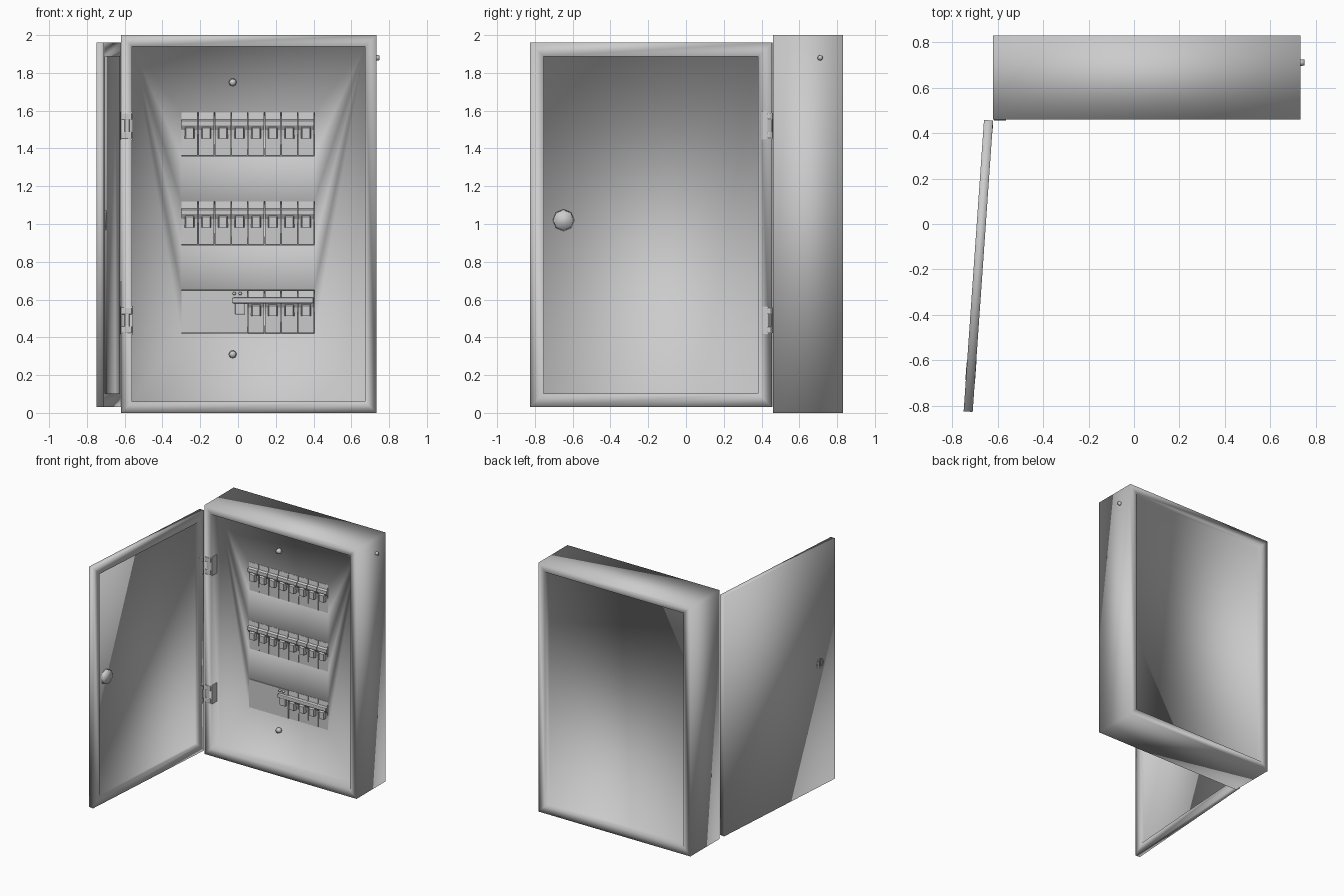
import bpy, bmesh, math
from mathutils import Matrix, Vector

cube = bpy.data.objects.get("Cube")
if cube:
    bpy.data.objects.remove(cube, do_unlink=True)

grey = bpy.data.materials.new("painted_grey")
grey.use_nodes = True
tone = (0.6, 0.6, 0.6, 1)
grey.diffuse_color = tone
grey.node_tree.nodes["Principled BSDF"].inputs["Base Color"].default_value = tone


def finish(name, bm, matrix=None, smooth=True, bevel=0):
    bmesh.ops.recalc_face_normals(bm, faces=bm.faces)
    for f in bm.faces:
        f.smooth = smooth
    mesh = bpy.data.meshes.new(name)
    bm.to_mesh(mesh)
    bm.free()
    mesh.materials.append(grey)
    ob = bpy.data.objects.new(name, mesh)
    bpy.context.collection.objects.link(ob)
    if matrix:
        ob.matrix_world = matrix
    if bevel:
        mod = ob.modifiers.new("soft_edges", 'BEVEL')
        mod.width = bevel
        mod.segments = 2
    return ob


def ring(bm, x0, x1, z0, z1, y):
    return [bm.verts.new((x, y, z)) for x, z in ((x0, z0), (x1, z0), (x1, z1), (x0, z1))]


def bridge(bm, a, b):
    for i in range(4):
        j = (i + 1) % 4
        bm.faces.new((a[i], a[j], b[j], b[i]))


def add_box(bm, x, y, z):
    a, b = ring(bm, *x, *z, y[0]), ring(bm, *x, *z, y[1])
    bridge(bm, a, b)
    bm.faces.new(a)
    bm.faces.new(b)


def nested(bm, x, z, steps):
    """Rings given as (inset, y), joined into one skin; returns first and last ring."""
    rings = [ring(bm, x[0] + i, x[1] - i, z[0] + i, z[1] - i, y) for i, y in steps]
    for a, b in zip(rings, rings[1:]):
        bridge(bm, a, b)
    return rings[0], rings[-1]


def disc(name, radius, depth, place, sides=12, dome=0.8):
    bm = bmesh.new()
    bmesh.ops.create_cone(bm, cap_ends=True, segments=sides, radius1=radius,
                          radius2=radius * dome, depth=depth)
    return finish(name, bm, place)


def facing_front(x, y, z):
    return Matrix.Translation((x, y, z)) @ Matrix.Rotation(math.pi / 2, 4, 'X')


# Cabinet: rim, sunken front panel with three openings, recessed back
PANEL = 0.568
OPEN_X = (-0.3, 0.404)
OPEN_Z = [(0.42, 0.65), (0.89, 1.12), (1.36, 1.59)]
bm = bmesh.new()
back, panel = nested(bm, (-0.62, 0.732), (0, 2),
                     [(0.06, 0.775), (0.06, 0.83), (0, 0.83), (0, 0.46), (0.06, 0.46), (0.06, PANEL)])
bm.faces.new(back)
holes = []
for z in OPEN_Z:
    first, last = nested(bm, OPEN_X, z, [(0, PANEL), (0, PANEL + 0.03)])
    bm.faces.new(last)
    holes.append(first)
bl, br, tr, tl = panel
bm.faces.new([bl] + [v for h in holes for v in (h[0], h[3])] + [tl])
bm.faces.new([br] + [v for h in holes for v in (h[1], h[2])] + [tr])
bm.faces.new((bl, br, holes[0][1], holes[0][0]))
bm.faces.new((tl, tr, holes[-1][2], holes[-1][3]))
for low, high in zip(holes, holes[1:]):
    bm.faces.new((low[3], low[2], high[1], high[0]))
finish("cabinet", bm)

# Breakers: an extruded low stepped profile with a tapered toggle on each
PROFILE = [(0.03, 0), (0.002, 0), (0.0, 0.1), (-0.004, 0.135), (-0.02, 0.16),
           (-0.02, 0.182), (-0.004, 0.19), (0.0, 0.227), (0.03, 0.227)]
PITCH = 0.088


def breaker(name, x, z):
    bm = bmesh.new()
    sides = [[bm.verts.new((x + dx, PANEL + y, z + h)) for y, h in PROFILE]
             for dx in (0.002, PITCH - 0.002)]
    for s in sides:
        bm.faces.new(s)
    for i in range(len(PROFILE)):
        j = (i + 1) % len(PROFILE)
        bm.faces.new((sides[0][i], sides[0][j], sides[1][j], sides[1][i]))
    finish(name, bm, smooth=False)
    bm = bmesh.new()
    mid = x + PITCH / 2
    a = ring(bm, mid - 0.026, mid + 0.026, z + 0.09, z + 0.16, PANEL)
    b = ring(bm, mid - 0.02, mid + 0.02, z + 0.09, z + 0.145, PANEL - 0.028)
    bridge(bm, a, b)
    bm.faces.new(b)
    finish(name + "_toggle", bm, smooth=False)


for row, (z0, z1) in enumerate(OPEN_Z):
    for col in range(4 if row == 0 else 0, 8):
        breaker(f"breaker_{row + 1}_{col + 1}", OPEN_X[0] + col * PITCH, z0 + 0.002)

# Bottom row: blank cover, linking bar and its end clip
bm = bmesh.new()
add_box(bm, (-0.299, 0.05), (PANEL - 0.002, PANEL + 0.028), (0.422, 0.648))
finish("blank_cover", bm, smooth=False)
bm = bmesh.new()
add_box(bm, (-0.03, 0.4), (PANEL - 0.03, PANEL), (0.58, 0.61))
finish("link_bar", bm, smooth=False, bevel=0.006)
bm = bmesh.new()
add_box(bm, (-0.015, 0.035), (PANEL - 0.02, PANEL + 0.01), (0.52, 0.585))
finish("link_bar_clip", bm, smooth=False, bevel=0.005)
for x in (-0.02, 0.012):
    disc("link_screw", 0.01, 0.02, facing_front(x, PANEL - 0.004, 0.632), 8)

# Panel screws and side stud
for z in (0.31, 1.75):
    disc("panel_screw", 0.022, 0.03, facing_front(-0.028, PANEL - 0.01, z), 8)
disc("side_stud", 0.016, 0.03,
     Matrix.Translation((0.735, 0.71, 1.88)) @ Matrix.Rotation(math.pi / 2, 4, 'Y'), 8)

# Door: thin tray with a square-edged rim, swung open around the left edge
swing = Matrix.Translation((-0.62, 0.455, 0)) @ Matrix.Rotation(math.radians(86), 4, 'Z')
bm = bmesh.new()
outer, inner = nested(bm, (-1.285, 0), (0.03, 1.96),
                      [(0, 0.04), (0, 0), (0.073, 0), (0.073, 0.025)])
bm.faces.new(outer)
bm.faces.new(inner)
finish("door", bm, swing)

# Lock: knob inside, keyhole disc outside
disc("lock_knob", 0.058, 0.026, swing @ facing_front(-1.108, 0.012, 1.02), 8, 0.9)
bm = bmesh.new()
bmesh.ops.create_cone(bm, cap_ends=True, segments=16, radius1=0.038, radius2=0.038, depth=0.008)
cap = [f for f in bm.faces if f.normal.z < -0.9]
bmesh.ops.inset_region(bm, faces=cap, thickness=0.01)
bmesh.ops.translate(bm, verts=cap[0].verts, vec=Vector((0, 0, 0.002)))
add_box(bm, (-0.006, 0.006), (-0.022, 0.022), (-0.004, 0))
finish("lock_face", bm, swing @ facing_front(-1.108, 0.038, 1.02), smooth=False)

# Hinges: a cup on the door and a slotted bracket on the cabinet rim
for z in (0.49, 1.52):
    bm = bmesh.new()
    add_box(bm, (-0.06, -0.015), (-0.001, 0.028), (z - 0.08, z + 0.08))
    for s in (-1, 1):
        add_box(bm, (-0.03, -0.002), (-0.001, 0.02), (z + s * 0.05 - 0.02, z + s * 0.05 + 0.02))
    finish("hinge_cup", bm, swing, smooth=False, bevel=0.008)
    bm = bmesh.new()
    add_box(bm, (-0.568, -0.555), (0.465, 0.53), (z - 0.075, z + 0.075))
    for s in (-1, 1):
        add_box(bm, (-0.617, -0.562), (0.456, 0.475), (z + s * 0.05 - 0.018, z + s * 0.05 + 0.018))
    add_box(bm, (-0.6, -0.575), (0.457, 0.47), (z - 0.05, z + 0.05))
    finish("hinge_bracket", bm, smooth=False, bevel=0.003)
